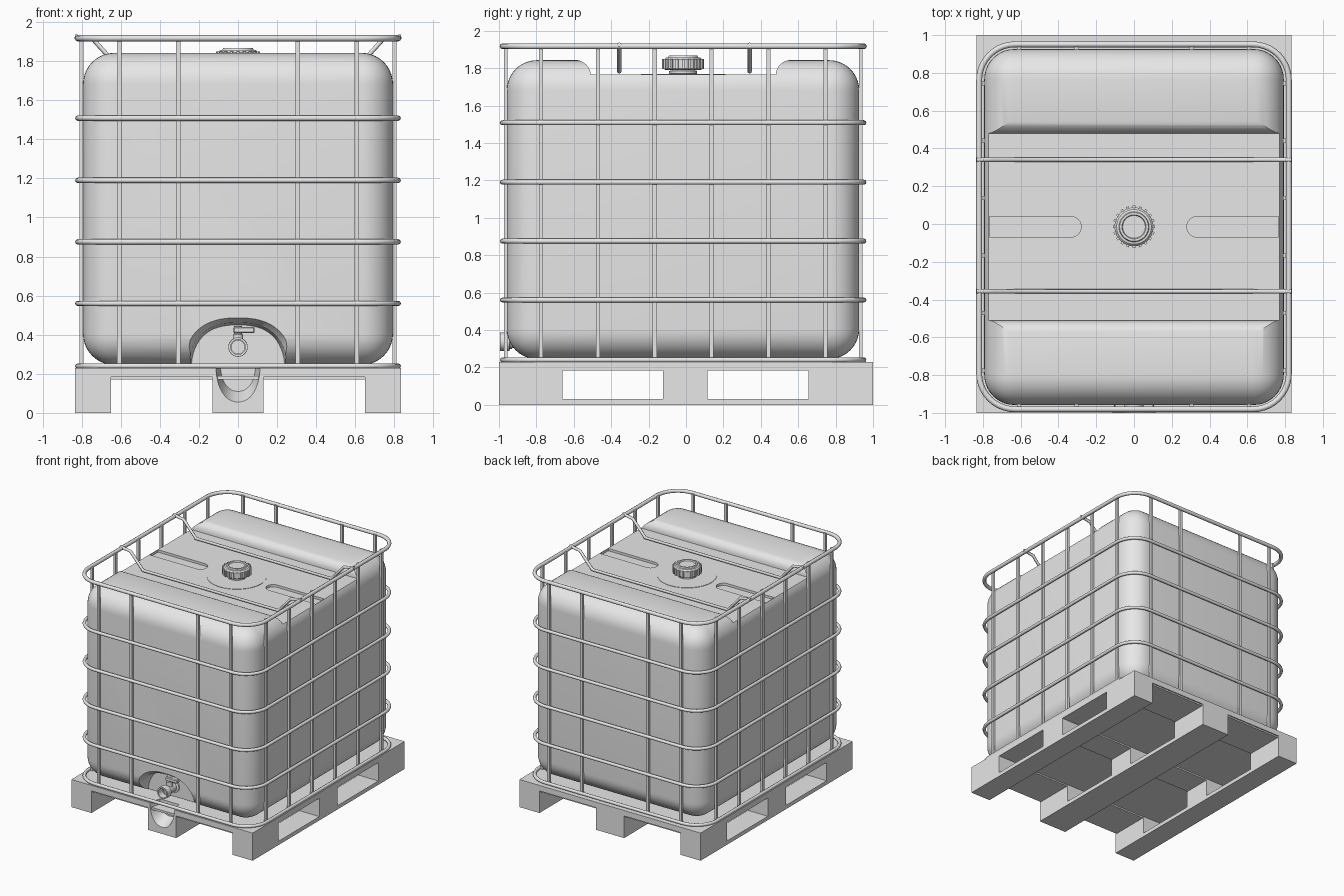
import bpy, bmesh
from math import sin, cos, pi, radians, copysign
from mathutils import Matrix, Vector

cube = bpy.data.objects.get("Cube")
if cube:
    bpy.data.objects.remove(cube, do_unlink=True)

grey = bpy.data.materials.new("light grey")
grey.use_nodes = True
grey.diffuse_color = (0.8, 0.8, 0.8, 1)
grey.node_tree.nodes["Principled BSDF"].inputs["Base Color"].default_value = (0.8, 0.8, 0.8, 1)

MID_Y = -0.015  # centre line of tank and cage


def select(obj):
    bpy.ops.object.select_all(action='DESELECT')
    obj.select_set(True)
    bpy.context.view_layer.objects.active = obj


def finish(obj, angle=35):
    select(obj)
    bpy.ops.object.shade_smooth_by_angle(angle=radians(angle))
    return obj


def add_object(name, bm):
    bmesh.ops.recalc_face_normals(bm, faces=bm.faces)
    mesh = bpy.data.meshes.new(name)
    bm.to_mesh(mesh)
    bm.free()
    mesh.materials.append(grey)
    obj = bpy.data.objects.new(name, mesh)
    bpy.context.collection.objects.link(obj)
    return obj


def box(name, x, y, z, bevel=0, segments=1):
    """Box from (min, max) pairs, optionally with rounded edges."""
    bm = bmesh.new()
    size = [b - a for a, b in (x, y, z)]
    mid = [(a + b) / 2 for a, b in (x, y, z)]
    bmesh.ops.create_cube(bm, size=1, matrix=Matrix.Translation(mid) @ Matrix.Diagonal(size + [1]))
    if bevel:
        bmesh.ops.bevel(bm, geom=bm.edges[:], offset=bevel, segments=segments,
                        profile=0.5, affect='EDGES')
    return add_object(name, bm)


def loft(name, loops):
    """Closed skin through loops of equal length, capped at both ends."""
    bm = bmesh.new()
    rows = [[bm.verts.new(p) for p in loop] for loop in loops]
    n = len(rows[0])
    for a, b in zip(rows, rows[1:]):
        for i in range(n):
            bm.faces.new((a[i], a[(i + 1) % n], b[(i + 1) % n], b[i]))
    bm.faces.new(rows[0])
    bm.faces.new(rows[-1])
    return add_object(name, bm)


def lathe(name, profile, location, axis='Z', sides=40):
    """Turned part from (radius, height) points; axis Y points to the front."""
    loops = [[(r * cos(2 * pi * i / sides), r * sin(2 * pi * i / sides), h)
              for i in range(sides)] for r, h in profile]
    obj = loft(name, loops)
    turn = Matrix.Rotation(pi / 2, 4, 'X') if axis == 'Y' else Matrix()
    obj.data.transform(Matrix.Translation(location) @ turn)
    return finish(obj)


def tube(name, points, radius, cyclic=False):
    curve = bpy.data.curves.new(name, 'CURVE')
    curve.dimensions = '3D'
    curve.bevel_depth = radius
    curve.bevel_resolution = 2
    curve.use_fill_caps = True
    spline = curve.splines.new('POLY')
    spline.points.add(len(points) - 1)
    for p, co in zip(spline.points, points):
        p.co = (*co, 1)
    spline.use_cyclic_u = cyclic
    curve.materials.append(grey)
    obj = bpy.data.objects.new(name, curve)
    bpy.context.collection.objects.link(obj)
    select(obj)
    bpy.ops.object.convert(target='MESH')
    return finish(bpy.context.object, 50)


def cut(obj, cutter):
    mod = obj.modifiers.new("cut", 'BOOLEAN')
    mod.operation = 'DIFFERENCE'
    mod.solver = 'EXACT'
    mod.object = cutter
    select(obj)
    bpy.ops.object.modifier_apply(modifier=mod.name)


def discard(cutter):
    bpy.data.objects.remove(cutter, do_unlink=True)


def arch(half, base, height, y, power=2.5, steps=28):
    """Squarish half-ellipse in the xz plane."""
    loop = []
    for i in range(steps + 1):
        a = pi * i / steps
        c, s = cos(a), max(sin(a), 0)
        loop.append((half * copysign(abs(c) ** (2 / power), c), y, base + height * s ** (2 / power)))
    return loop


# Tank: rounded block with a sunken channel, two grooves and a valve recess
tank = box("tank", (-0.793, 0.793), (-0.958, 0.926), (0.245, 1.842), 0.16, 10)

channel = []
for side in (-1, 1):
    arc = []
    for i in range(9):
        a = pi / 2 * i / 8
        arc.append((side * (0.585 - 0.09 * sin(a)), 1.765 + 0.08 * cos(a)))
    channel += arc if side < 0 else arc[::-1]
channel += [(0.585, 2), (-0.585, 2)]
cutter = loft("channel_cutter", [[(x, y + MID_Y, z) for y, z in channel] for x in (-1, 1)])
cut(tank, cutter)
discard(cutter)

for side in (-1, 1):
    slot = [(0.335 + 0.055 * cos(pi / 2 + pi * i / 12), 0.055 * sin(pi / 2 + pi * i / 12))
            for i in range(13)] + [(0.765, -0.055), (0.765, 0.055)]
    cutter = loft("groove_cutter", [[(side * x, y + MID_Y, z) for x, y in slot] for z in (1.745, 1.9)])
    cut(tank, cutter)
    discard(cutter)

cutter = loft("recess_cutter", [arch(0.30, 0.2, 0.305, -1.0), arch(0.28, 0.2, 0.285, -0.955),
                                arch(0.255, 0.2, 0.262, -0.925), arch(0.24, 0.2, 0.25, -0.84)])
cut(tank, cutter)
discard(cutter)
finish(tank, 30)

# Filler neck and ribbed screw cap
lathe("filler_plate", [(0.225, 1.76), (0.225, 1.768)], (0, MID_Y, 0))
lathe("filler_neck", [(0.06, 1.73), (0.06, 1.765), (0.075, 1.77), (0.075, 1.785),
                      (0.055, 1.79), (0.055, 1.81)], (0, MID_Y, 0))
lathe("filler_cap", [(0.095, 1.79), (0.103, 1.797), (0.103, 1.845), (0.092, 1.856), (0.08, 1.858),
                     (0.076, 1.867), (0.064, 1.867), (0.06, 1.858)], (0, MID_Y, 0))
for i in range(20):
    rib = box("cap_rib", (0.098, 0.112), (-0.007, 0.007), (1.795, 1.848))
    rib.data.transform(Matrix.Translation((0, MID_Y, 0)) @ Matrix.Rotation(2 * pi * i / 20, 4, 'Z'))

# Outlet valve with open spout, stem and handle
lathe("valve_spout", [(0.05, 0.8), (0.05, 0.85), (0.034, 0.855), (0.034, 0.94), (0.049, 0.945),
                      (0.049, 0.995), (0.038, 0.995), (0.038, 0.93)], (0, 0, 0.337), 'Y', 28)
lathe("valve_stem", [(0.026, 0.34), (0.026, 0.40), (0.02, 0.405), (0.02, 0.445)], (0, -0.9, 0), sides=20)
box("valve_handle", (-0.025, 0.085), (-0.925, -0.885), (0.408, 0.44), 0.006)


# Cage hoops
def hoop(z, radius):
    hx, hy, r = 0.82, 0.966, 0.19
    points = []
    for k, (sx, sy) in enumerate(((1, 1), (-1, 1), (-1, -1), (1, -1))):
        for i in range(11):
            a = pi / 2 * (k + i / 10)
            points.append((sx * (hx - r) + r * cos(a), MID_Y + sy * (hy - r) + r * sin(a), z))
    tube("cage_hoop", points, radius, True)


for z in (0.24, 0.56, 0.875, 1.19, 1.508):
    hoop(z, 0.0135)
hoop(1.917, 0.0155)

# Cage uprights
for side in (-1, 1):
    for x in (-0.608, -0.305, 0.305, 0.608):
        y = MID_Y + side * 0.949
        box("cage_upright", (x - 0.011, x + 0.011), (y - 0.01, y + 0.01), (0.23, 1.92))
    for i in range(6):
        y = -0.775 + i * 0.304
        x = side * 0.8
        box("cage_upright", (x - 0.01, x + 0.01), (y - 0.011, y + 0.011), (0.23, 1.92))

# Tie bars across the top, dipping onto the tank
for y in (-0.357, 0.34):
    half = [(0.835, 1.925), (0.74, 1.91), (0.625, 1.782)]
    path = [(-x, y, z) for x, z in half] + [(x, y, z) for x, z in half[::-1]]
    tube("tie_bar", path, 0.012)

# Pallet: deck, cross boards, three skids on blocks
deck = box("pallet_deck", (-0.835, 0.835), (-1, 1), (0.184, 0.23))
for a, b in ((-0.99, -0.665), (-0.12, 0.115), (0.66, 0.99)):
    box("pallet_cross_board", (-0.83, 0.83), (a, b), (0.172, 0.19))
scoop = loft("scoop_cutter", [arch(0.118, 0.25, -0.205, -1.02, 2.2), arch(0.09, 0.25, -0.14, -0.90, 2.2)])
for a, b in ((-0.835, -0.65), (-0.13, 0.13), (0.65, 0.835)):
    box("pallet_skid", (a, b), (-1, 1), (0, 0.032))
    for c, d in ((-1, -0.66), (-0.122, 0.115), (0.655, 1)):
        block = box("pallet_block", (a, b), (c, d), (0.03, 0.19))
        if a == -0.13 and c == -1:
            cut(block, scoop)
cut(deck, scoop)
discard(scoop)
